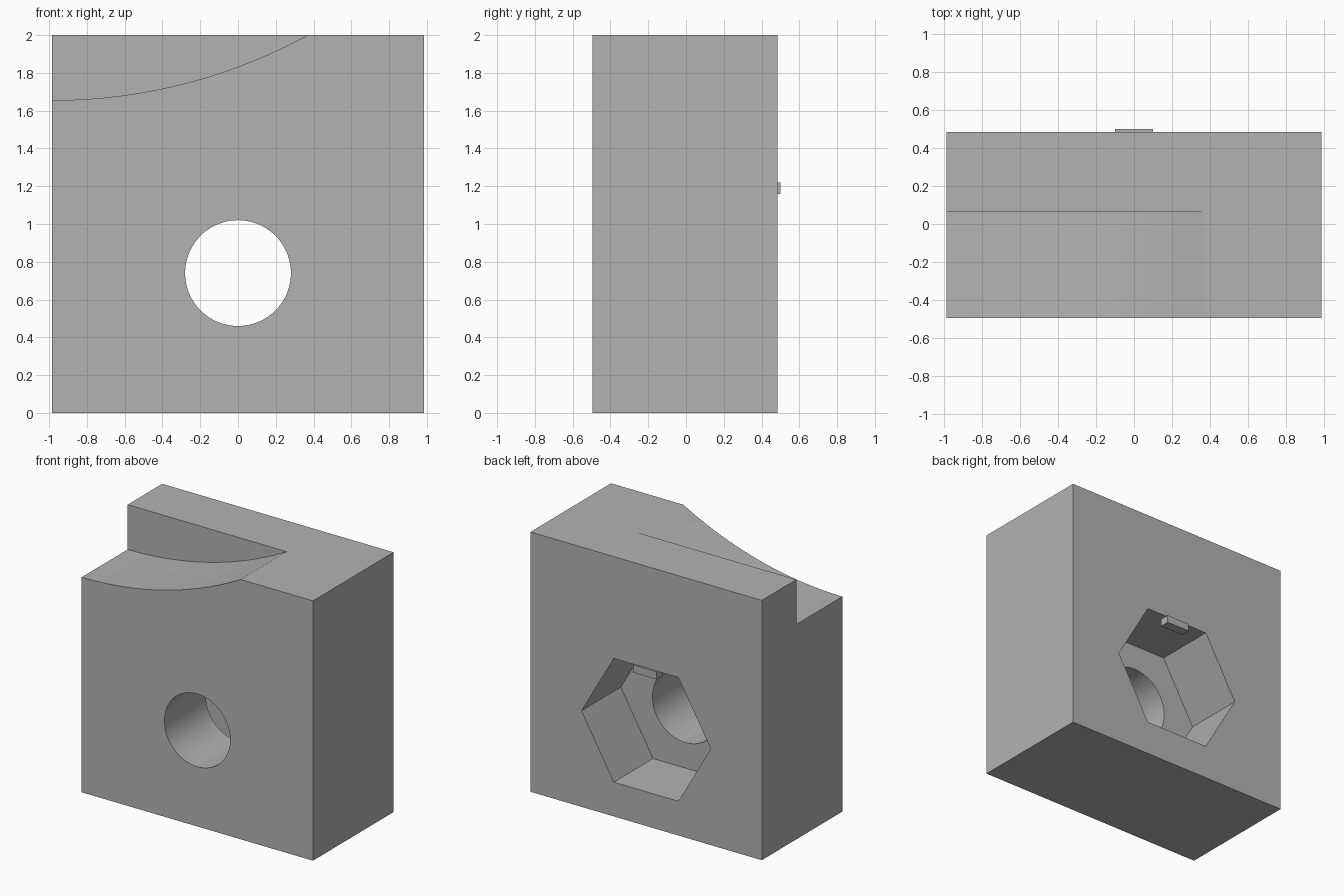
import bpy
from math import pi

default = bpy.data.objects.get("Cube")
if default:
    bpy.data.objects.remove(default, do_unlink=True)

# Material
grey = bpy.data.materials.new("plain grey")
grey.use_nodes = True
colour = (0.45, 0.45, 0.45, 1)
grey.diffuse_color = colour
grey.node_tree.nodes["Principled BSDF"].inputs["Base Color"].default_value = colour

FRONT, BACK, HALF_W, HEIGHT = -0.495, 0.485, 0.985, 2.0
HOLE_Z = 0.74


def box(name, x0, x1, y0, y1, z0, z1):
    bpy.ops.mesh.primitive_cube_add(
        size=1, location=((x0 + x1) / 2, (y0 + y1) / 2, (z0 + z1) / 2))
    ob = bpy.context.object
    ob.name = name
    ob.scale = (x1 - x0, y1 - y0, z1 - z0)
    bpy.ops.object.transform_apply(location=False, rotation=False, scale=True)
    ob.data.materials.append(grey)
    return ob


def prism(name, sides, radius, x, z, y0, y1, turn=0):
    """Prism or cylinder running along y."""
    bpy.ops.mesh.primitive_cylinder_add(
        vertices=sides, radius=radius, depth=y1 - y0,
        location=(x, (y0 + y1) / 2, z), rotation=(pi / 2, turn, 0))
    ob = bpy.context.object
    ob.name = name
    ob.hide_render = True
    ob.data.materials.append(grey)
    return ob


def cut(target, cutter):
    mod = target.modifiers.new(cutter.name, 'BOOLEAN')
    mod.operation = 'DIFFERENCE'
    mod.solver = 'EXACT'
    mod.object = cutter
    bpy.ops.object.select_all(action='DESELECT')
    bpy.context.view_layer.objects.active = target
    target.select_set(True)
    bpy.ops.object.modifier_apply(modifier=mod.name)
    bpy.data.objects.remove(cutter, do_unlink=True)


# Main block
block = box("block", -HALF_W, HALF_W, FRONT, BACK, 0, HEIGHT)

# Curved step in the top front corner
arc_radius = 2.833
cut(block, prism("curved_step", 192, arc_radius, -HALF_W, 1.655 + arc_radius, -1, 0.065))

# Round bolt hole through the block
cut(block, prism("bolt_hole", 96, 0.28, 0, HOLE_Z, -1, 1))

# Hexagonal nut pocket in the back, flats at top and bottom
cut(block, prism("nut_pocket", 6, 0.55, 0, HOLE_Z, 0.008, 1, turn=pi / 6))

bpy.ops.object.shade_smooth_by_angle(angle=pi / 9)

# Small retaining tab under the top flat of the pocket
box("retaining_tab", -0.1, 0.1, 0.425, 0.5, 1.16, 1.219)
